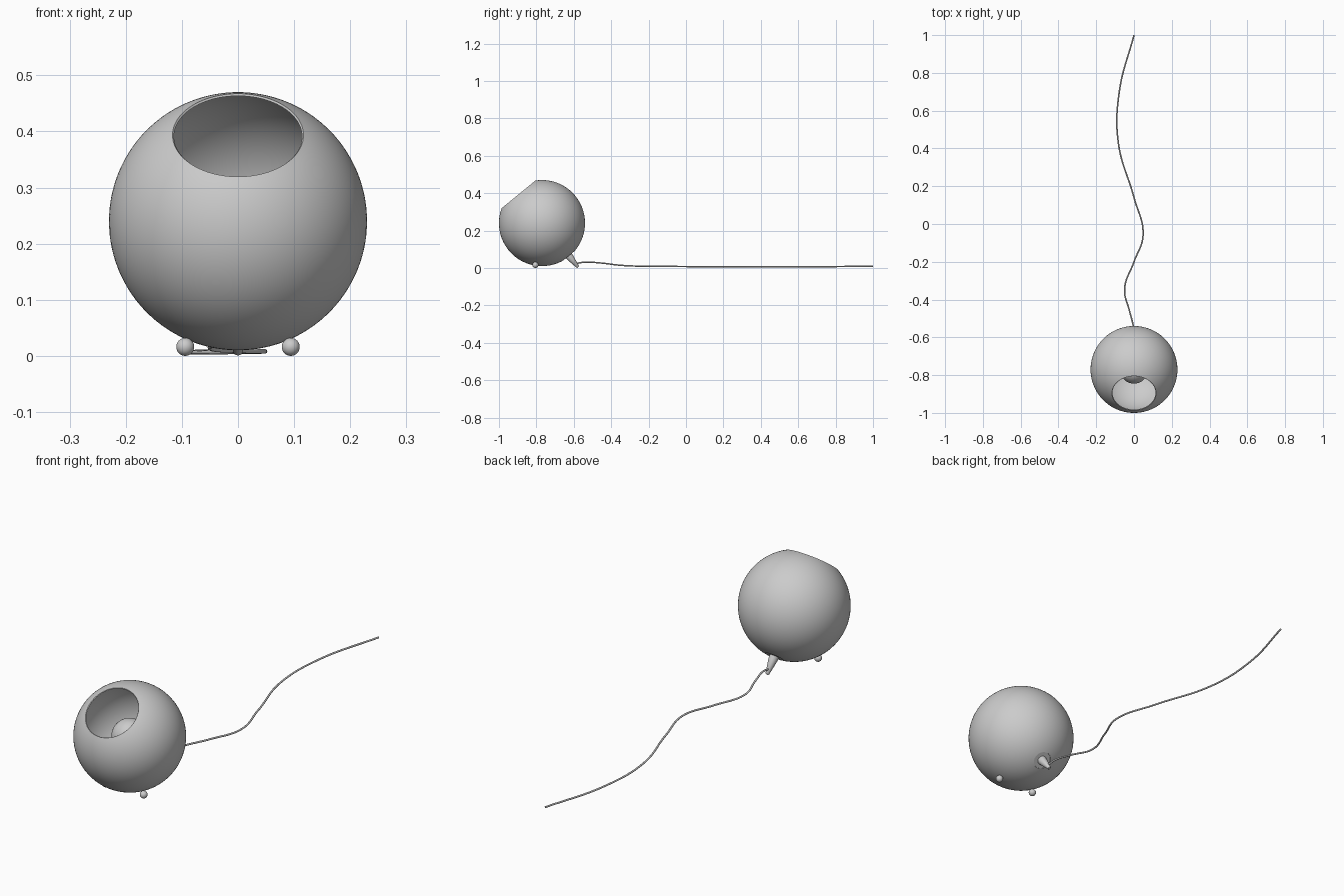
import bpy, bmesh
from math import sin, cos, pi, radians
from mathutils import Matrix

if "Cube" in bpy.data.objects:
    bpy.data.objects.remove(bpy.data.objects["Cube"])

CENTRE = (0, -0.77, 0.24)
TILT = Matrix.Translation(CENTRE) @ Matrix.Rotation(radians(39.3), 4, 'X')


def arc(r, a0, a1, n):
    """Points (radius, height) on a circle, angle measured from the axis."""
    return [(r * sin(radians(a0 + (a1 - a0) * i / n)),
             r * cos(radians(a0 + (a1 - a0) * i / n))) for i in range(n + 1)]


def lathe(name, profile, steps=64, closed=False):
    """Revolve a profile about the tilted lamp axis."""
    bm = bmesh.new()
    vs = [bm.verts.new((r, 0, z)) for r, z in profile]
    es = [bm.edges.new(p) for p in zip(vs, vs[1:])]
    if closed:
        es.append(bm.edges.new((vs[-1], vs[0])))
    bmesh.ops.spin(bm, geom=vs + es, cent=(0, 0, 0), axis=(0, 0, 1),
                   angle=2 * pi, steps=steps, use_duplicate=False)
    bmesh.ops.remove_doubles(bm, verts=bm.verts, dist=1e-5)
    bmesh.ops.recalc_face_normals(bm, faces=bm.faces)
    me = bpy.data.meshes.new(name)
    bm.to_mesh(me)
    bm.free()
    ob = bpy.data.objects.new(name, me)
    bpy.context.collection.objects.link(ob)
    ob.matrix_world = TILT
    smooth(ob)
    return ob


def smooth(ob):
    bpy.ops.object.select_all(action='DESELECT')
    ob.select_set(True)
    bpy.context.view_layer.objects.active = ob
    bpy.ops.object.shade_smooth_by_angle(angle=radians(35))


# Hollow globe with the tilted mouth and a small hole for the socket
lathe("globe_shade", arc(0.23, 30.5, 170, 48) + arc(0.226, 170, 30.3, 48),
      steps=96, closed=True)

# Light bulb with its neck
lathe("bulb", arc(0.075, 0, 130, 24) +
      [(0.045, -0.065), (0.030, -0.088), (0.022, -0.108), (0.020, -0.13), (0, -0.13)])

# Socket, filling the hole in the shade
lathe("socket", [(0, -0.12), (0.025, -0.12), (0.025, -0.205),
                 (0.0395, -0.210), (0.0395, -0.225), (0, -0.225)])

# Tapered rear leg that is also the cable outlet
lathe("rear_leg", [(0, -0.215), (0.021, -0.215), (0.019, -0.24),
                   (0.008, -0.302), (0.005, -0.305), (0, -0.305)], steps=32)

# Front ball feet
for side, x in (("left", -0.094), ("right", 0.094)):
    bpy.ops.mesh.primitive_uv_sphere_add(segments=32, ring_count=16, radius=0.016,
                                         location=(x, -0.805, 0.016))
    foot = bpy.context.object
    foot.name = "front_foot_" + side
    smooth(foot)

# Cable trailing over the floor
path = [(0, -0.59, 0.024), (-0.004, -0.54, 0.031), (-0.024, -0.46, 0.027),
        (-0.05, -0.345, 0.014), (0, -0.2, 0.009), (0.048, -0.06, 0.008),
        (0, 0.14, 0.007), (-0.083, 0.43, 0.006), (-0.078, 0.7, 0.007), (0, 1.0, 0.009)]
cu = bpy.data.curves.new("power_cable", 'CURVE')
cu.dimensions = '3D'
cu.bevel_depth = 0.004
cu.bevel_resolution = 3
cu.resolution_u = 12
cu.use_fill_caps = True
sp = cu.splines.new('BEZIER')
sp.bezier_points.add(len(path) - 1)
for bp, co in zip(sp.bezier_points, path):
    bp.co = co
    bp.handle_left_type = bp.handle_right_type = 'AUTO'
bpy.context.collection.objects.link(bpy.data.objects.new("power_cable", cu))
